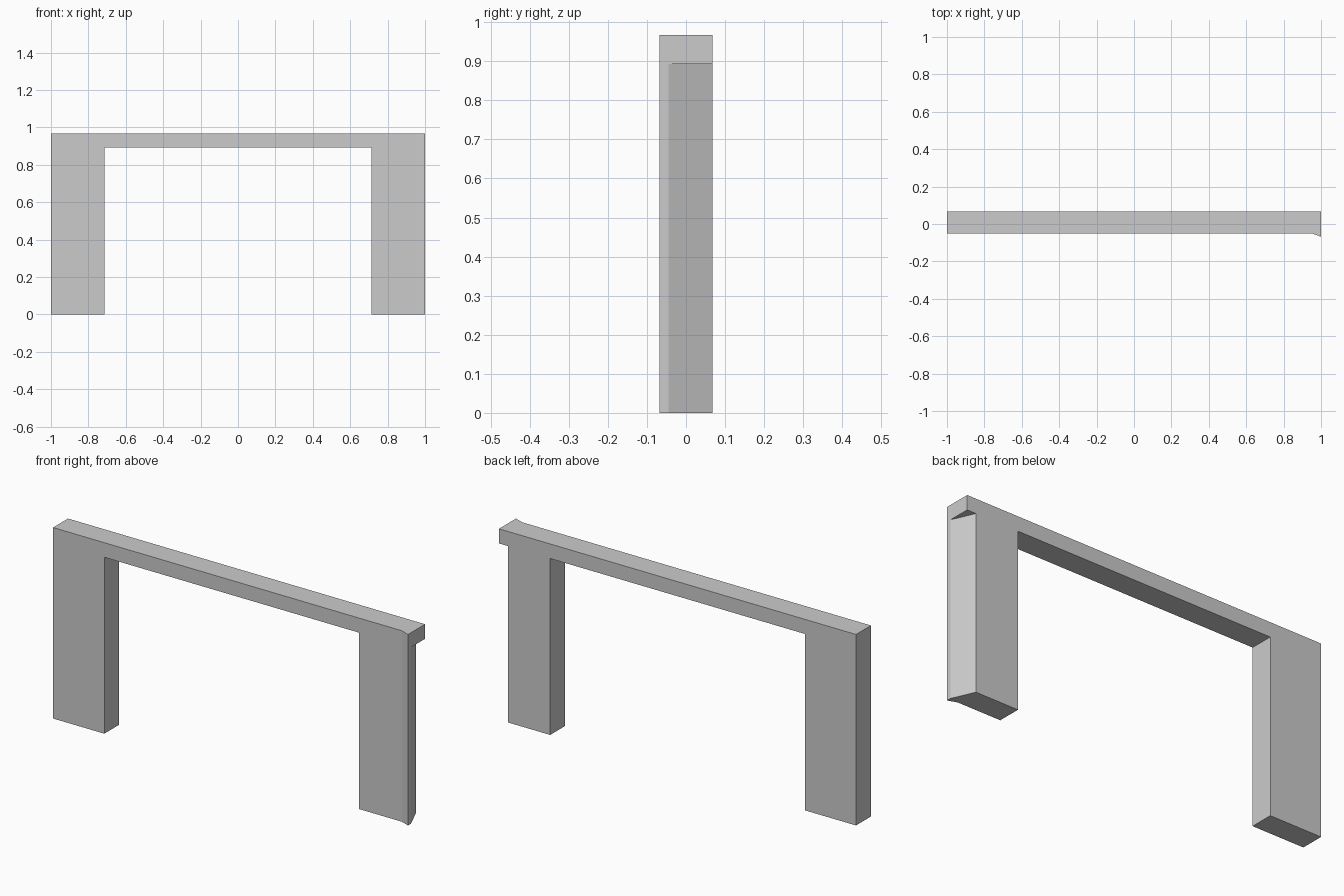
import bpy, bmesh

if "Cube" in bpy.data.objects:
    bpy.data.objects.remove(bpy.data.objects["Cube"])

TOP, BEAM_Z = 0.967, 0.893      # top of the frame, underside of the beam
BACK, FRONT, LIP = 0.068, -0.051, -0.068
INNER = 0.713                   # half width of the opening


def prism(name, plan, z0, z1):
    """Extrude a counter-clockwise plan outline from z0 to z1."""
    bm = bmesh.new()
    base = bm.faces.new([bm.verts.new((x, y, z0)) for x, y in plan])
    ext = bmesh.ops.extrude_face_region(bm, geom=[base])
    verts = [v for v in ext["geom"] if isinstance(v, bmesh.types.BMVert)]
    bmesh.ops.translate(bm, verts=verts, vec=(0, 0, z1 - z0))
    bmesh.ops.recalc_face_normals(bm, faces=bm.faces)
    me = bpy.data.meshes.new(name)
    bm.to_mesh(me)
    bm.free()
    ob = bpy.data.objects.new(name, me)
    bpy.context.scene.collection.objects.link(ob)
    return ob


def cut(target, cutter):
    cutter.hide_render = True
    cutter.display_type = 'WIRE'
    mod = target.modifiers.new(cutter.name, 'BOOLEAN')
    mod.operation = 'DIFFERENCE'
    mod.solver = 'EXACT'
    mod.object = cutter


# Solid wall with a flared lip at its front right corner
frame = prism("door_frame", [(-1, FRONT), (0.953, FRONT), (1, LIP),
                             (1, BACK), (-1, BACK)], 0, TOP)

# Opening between the two legs
cut(frame, prism("opening_cutter", [(-INNER, -0.3), (INNER, -0.3),
                                    (INNER, 0.3), (-INNER, 0.3)], -0.2, BEAM_Z))

# Slanted outer side of the right leg, leaving the beam end overhanging
cut(frame, prism("slant_cutter", [(1.02, -0.09), (1.1, -0.09),
                                  (1.1, 0.1), (0.936, 0.1)], -0.2, BEAM_Z))
